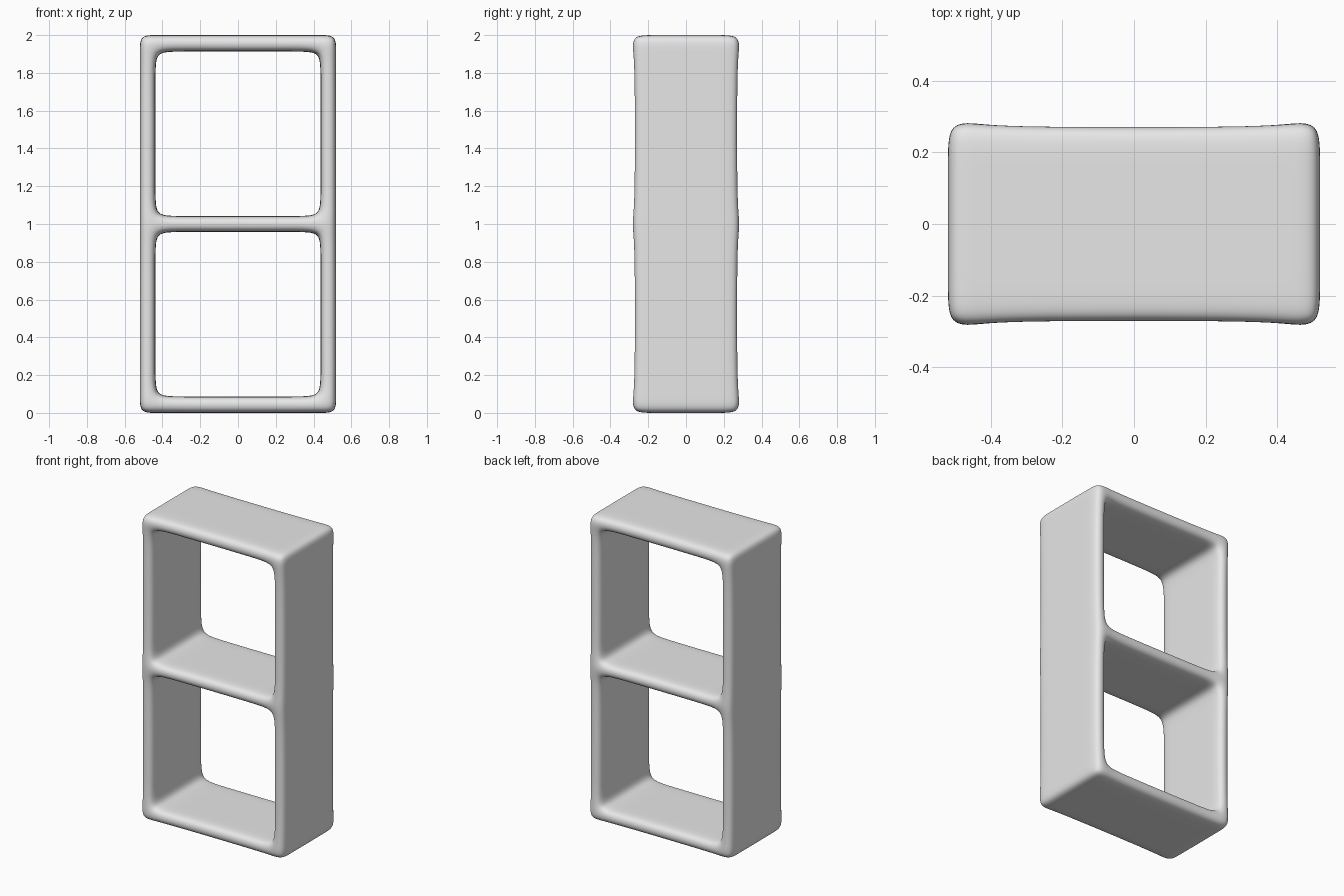
import bpy, bmesh
from itertools import product

cube = bpy.data.objects.get("Cube")
if cube:
    bpy.data.objects.remove(cube, do_unlink=True)

# Single light grey finish
grey = bpy.data.materials.new("light_grey")
grey.use_nodes = True
colour = (0.8, 0.8, 0.8, 1)
grey.diffuse_color = colour
grey.node_tree.nodes["Principled BSDF"].inputs["Base Color"].default_value = colour

# Cage lines: outer wall, inner wall, then a support loop that sets the fillet
half_x = [0.52, 0.437, 0.325]
xs = [-x for x in half_x] + half_x[::-1]
half_z = [0, 0.087, 0.2, 0.845, 0.958]
zs = half_z + [2 - z for z in half_z[::-1]]
ys = [-0.274, -0.18, 0.18, 0.274]
FLARE = 0.01  # extra depth where the boards meet
SIZE = (len(xs) - 1, len(ys) - 1, len(zs) - 1)


def solid(i, j, k):
    """True for cells in the frame or shelf, False in the two openings."""
    if not all(0 <= c < n for c, n in zip((i, j, k), SIZE)):
        return False
    return i in (0, SIZE[0] - 1) or k in (0, SIZE[2] // 2, SIZE[2] - 1)


bm = bmesh.new()
verts = {}


def vert(i, j, k):
    if (i, j, k) not in verts:
        y = ys[j]
        junction = i in (0, 1, 4, 5) and k in (0, 1, 4, 5, 8, 9)
        if junction and j in (0, 3):
            y += FLARE if y > 0 else -FLARE
        verts[i, j, k] = bm.verts.new((xs[i], y, zs[k]))
    return verts[i, j, k]


# Skin every solid cell where it borders empty space
for cell in product(*map(range, SIZE)):
    if not solid(*cell):
        continue
    for axis, side in product(range(3), (0, 1)):
        neighbour = list(cell)
        neighbour[axis] += 2 * side - 1
        if solid(*neighbour):
            continue
        u, v = [a for a in range(3) if a != axis]
        corners = []
        for du, dv in ((0, 0), (1, 0), (1, 1), (0, 1)):
            p = list(cell)
            p[axis] += side
            p[u] += du
            p[v] += dv
            corners.append(vert(*p))
        bm.faces.new(corners).smooth = True

bmesh.ops.recalc_face_normals(bm, faces=bm.faces[:])
mesh = bpy.data.meshes.new("shelf_frame")
bm.to_mesh(mesh)
bm.free()
mesh.materials.append(grey)

shelf = bpy.data.objects.new("shelf_frame", mesh)
bpy.context.collection.objects.link(shelf)

# Soft rounded edges
subsurf = shelf.modifiers.new("rounding", "SUBSURF")
subsurf.levels = subsurf.render_levels = 3
